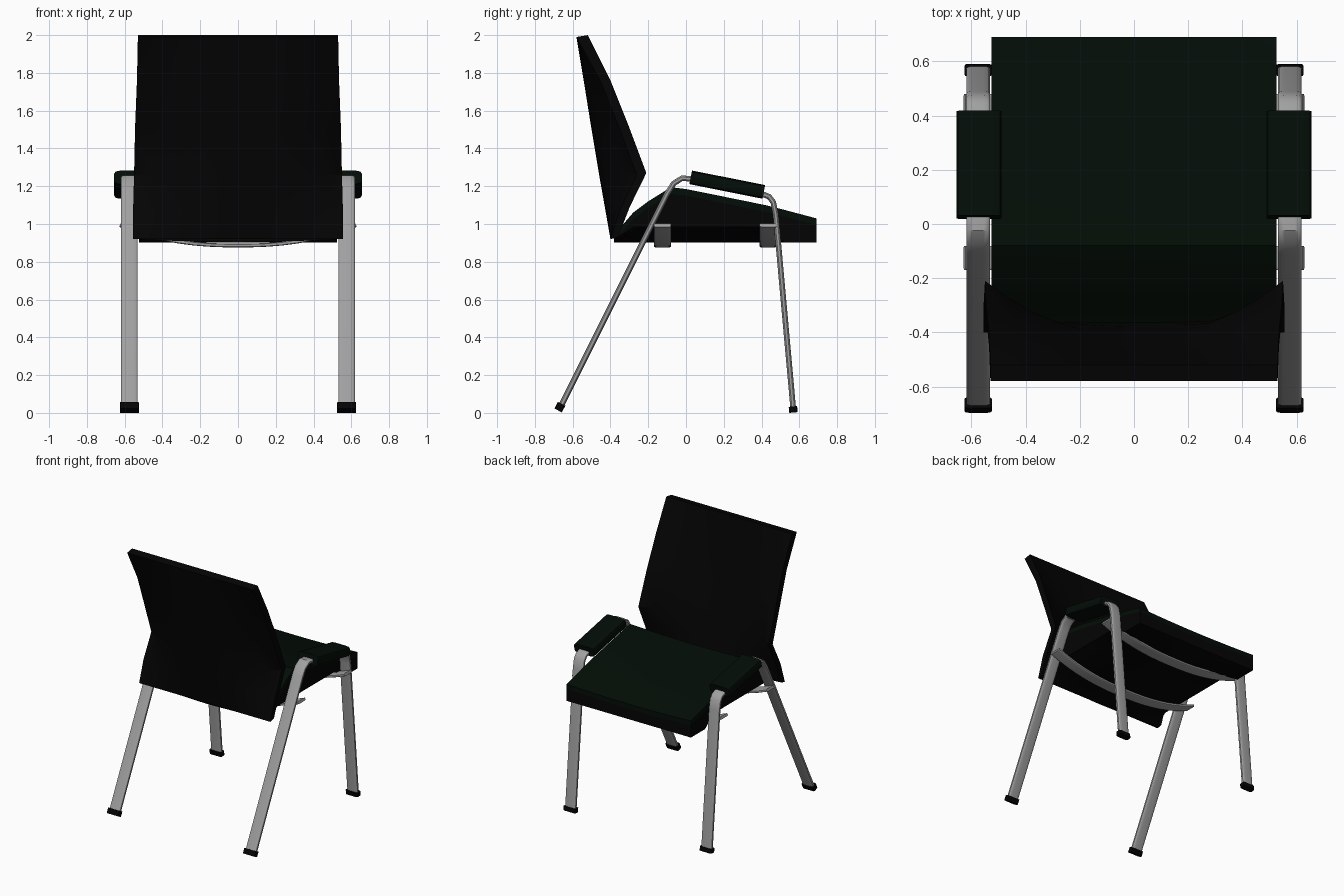
import bpy, bmesh, math
from mathutils import Vector

if "Cube" in bpy.data.objects:
    bpy.data.objects.remove(bpy.data.objects["Cube"])


def material(name, rgb):
    m = bpy.data.materials.new(name)
    m.diffuse_color = (*rgb, 1)
    m.use_nodes = True
    m.node_tree.nodes["Principled BSDF"].inputs["Base Color"].default_value = m.diffuse_color
    return m


BLACK = material("black", (0.0012, 0.0012, 0.0012))
GREEN = material("dark_green", (0.001, 0.004, 0.002))
STEEL = material("steel", (0.35, 0.35, 0.35))


def finish(name, bm, mat=None, mirror=False, angle=35):
    bmesh.ops.recalc_face_normals(bm, faces=bm.faces)
    me = bpy.data.meshes.new(name)
    bm.to_mesh(me)
    bm.free()
    ob = bpy.data.objects.new(name, me)
    bpy.context.collection.objects.link(ob)
    if mat:
        me.materials.append(mat)
    if mirror:
        ob.modifiers.new("Mirror", 'MIRROR').use_mirror_merge = False
    bpy.ops.object.select_all(action='DESELECT')
    ob.select_set(True)
    bpy.context.view_layer.objects.active = ob
    bpy.ops.object.shade_smooth_by_angle(angle=math.radians(angle))
    return ob


def slab(name, rows, upper, lower, mat, n=12):
    """Closed panel lofted through rows; upper/lower give a point for (row, u in -1..1)."""
    bm = bmesh.new()
    us = [2 * i / n - 1 for i in range(n + 1)]
    rings = [[bm.verts.new(upper(r, u)) for u in us] +
             [bm.verts.new(lower(r, u)) for u in reversed(us)] for r in rows]
    k = len(rings[0])
    for a, b in zip(rings, rings[1:]):
        for i in range(k):
            bm.faces.new((a[i], a[(i + 1) % k], b[(i + 1) % k], b[i]))
    for ring in (rings[0], rings[-1]):
        for i in range(n):
            bm.faces.new((ring[i], ring[i + 1], ring[k - 2 - i], ring[k - 1 - i]))
    return finish(name, bm, mat)


def sweep(name, path, side, width, thick, mat=None, mirror=False, power=0.5, n=16):
    """Rounded flat section swept along a planar path; side is the width direction."""
    bm = bmesh.new()
    path, side = [Vector(p) for p in path], Vector(side)
    rings = []
    for i, p in enumerate(path):
        d_in = (p - path[max(i - 1, 0)]).normalized()
        d_out = (path[min(i + 1, len(path) - 1)] - p).normalized()
        normal = side.cross((d_in + d_out).normalized())
        ring = []
        for j in range(n):
            a = 2 * math.pi * (j + 0.5) / n
            c, s = math.cos(a), math.sin(a)
            ring.append(bm.verts.new(
                p + side * math.copysign(abs(c) ** power, c) * width / 2
                + normal * math.copysign(abs(s) ** power, s) * thick / 2))
        rings.append(ring)
    for a, b in zip(rings, rings[1:]):
        for j in range(n):
            bm.faces.new((a[j], a[(j + 1) % n], b[(j + 1) % n], b[j]))
    bm.faces.new(rings[0])
    bm.faces.new(rings[-1])
    return finish(name, bm, mat, mirror)


# Backrest: rows of z, centre rear y, forward reach of the side wings, half width, thickness
back_rows = [(0.92, -0.40, 0.00, 0.555, 0.04), (1.08, -0.428, 0.08, 0.555, 0.05),
             (1.26, -0.46, 0.20, 0.55, 0.05), (1.50, -0.50, 0.15, 0.545, 0.05),
             (1.75, -0.54, 0.09, 0.535, 0.05), (1.99, -0.58, 0.00, 0.53, 0.06)]


def back_point(r, u, front):
    z, y, reach, half, thick = r
    return (half * u, y + reach * abs(u) ** 2.2 + thick * front, z + 0.01 * front)


slab("backrest", back_rows, lambda r, u: back_point(r, u, 1),
     lambda r, u: back_point(r, u, 0), BLACK)

# Seat: side profile (y, top z), shared by cushion and shell
seat_rows = [(-0.38, 0.965), (-0.34, 0.99), (-0.28, 1.06), (-0.20, 1.12), (-0.08, 1.195),
             (0.0, 1.185), (0.15, 1.155), (0.42, 1.10), (0.52, 1.075), (0.69, 1.03)]
HALF = 0.525


def cushion_top(r, u):
    return (HALF * u, r[0], r[1] - 0.012 * (1 - u * u))


def cushion_base(r, u):
    x, y, z = cushion_top(r, u)
    return (x, y, z - 0.035)


def shell_base(r, u):
    x, y, z = cushion_base(r, u)
    arch = 0.0 if y > 0.5 else 0.08 * abs(u) ** 2.4
    return (x, y, min(0.903 + arch, z - 0.012))


slab("seat_cushion", seat_rows, cushion_top, cushion_base, GREEN)
slab("seat_shell", seat_rows, cushion_base, shell_base, BLACK)

# Side frames: rear leg, arm rail and front leg in one bent flat tube
X = 0.575
frame = [(-0.665, 0.03), (-0.10, 1.16), (-0.065, 1.215), (-0.02, 1.243), (0.03, 1.238),
         (0.40, 1.16), (0.44, 1.145), (0.462, 1.115), (0.475, 1.05), (0.567, 0.03)]
sweep("side_frame", [(X, y, z) for y, z in frame], (1, 0, 0), 0.088, 0.03, STEEL, True)

# Rubber feet
for name, path in (("rear_foot", [(-0.677, 0.013), (-0.659, 0.048)]),
                   ("front_foot", [(0.569, 0.002), (0.566, 0.034)])):
    sweep(name, [(X, y, z) for y, z in path], (1, 0, 0), 0.102, 0.045, BLACK, True, 0.3)

# Arm pads
sweep("arm_pad", [(0.572, 0.025, 1.247), (0.572, 0.412, 1.17)], (1, 0, 0),
      0.168, 0.074, GREEN, True, 0.4)

# Sagging cross bars under the seat
for name, y in (("rear_cross_bar", -0.125), ("front_cross_bar", 0.435)):
    bar = [(0.625 * i / 8, y, 0.886 + 0.108 * abs(i / 8) ** 2.4) for i in range(-8, 9)]
    sweep(name, bar, (0, 1, 0), 0.09, 0.02, STEEL, power=0.3)
